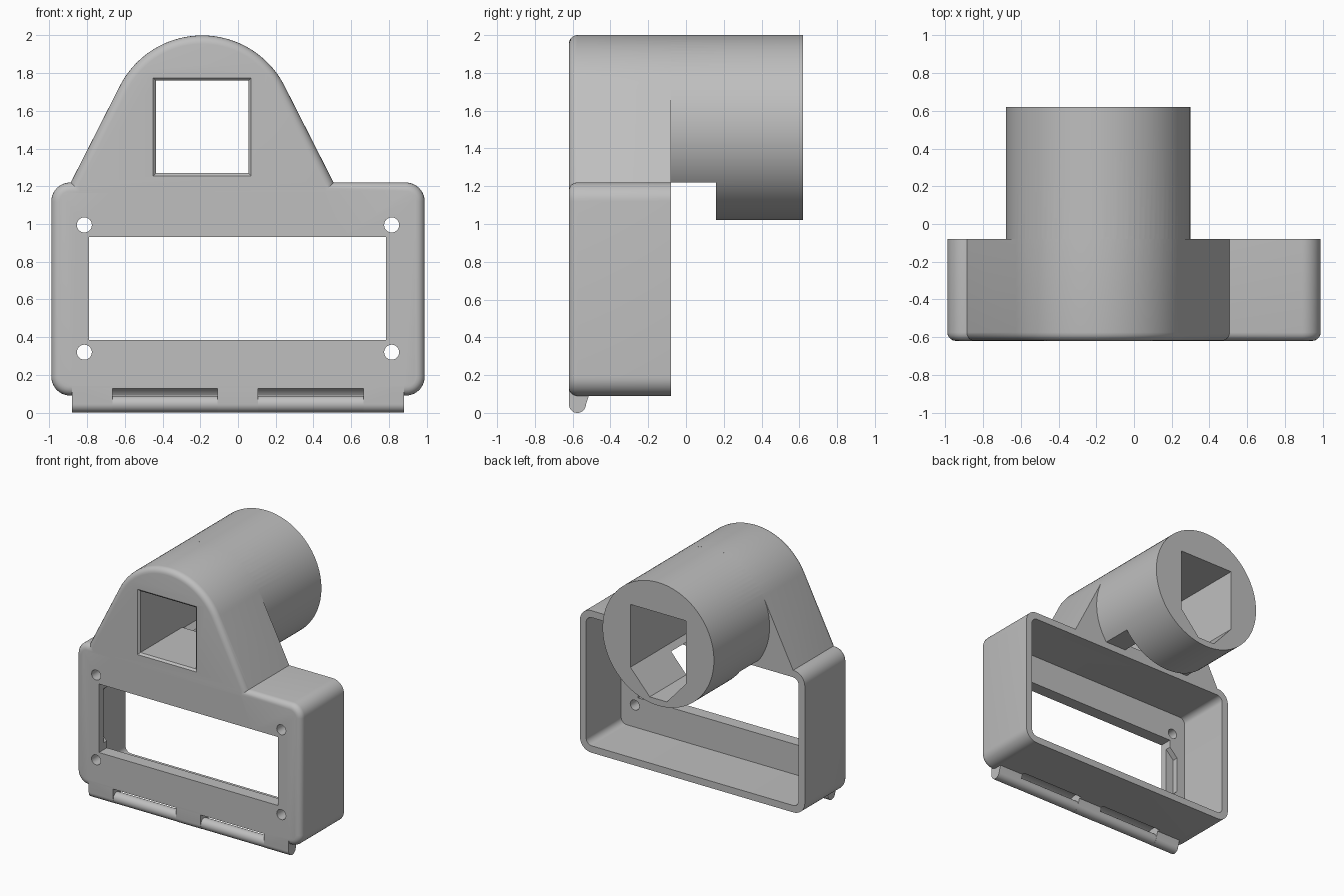
import bpy, bmesh
from math import cos, sin, pi, radians, acos, atan2, hypot

if "Cube" in bpy.data.objects:
    bpy.data.objects.remove(bpy.data.objects["Cube"])

grey = bpy.data.materials.new("light_grey_plastic")
grey.use_nodes = True
colour = (0.52, 0.52, 0.52, 1)
grey.diffuse_color = colour
grey.node_tree.nodes["Principled BSDF"].inputs["Base Color"].default_value = colour

FRONT, BACK, END = -0.62, -0.08, 0.62   # depth stations
CX, CZ, R = -0.19, 1.51, 0.49           # barrel axis and radius
SHELF = 1.22                            # top of the case


def arc(cx, cz, r, a0, a1, n):
    return [(cx + r * cos(a0 + (a1 - a0) * i / n),
             cz + r * sin(a0 + (a1 - a0) * i / n)) for i in range(n + 1)]


def circle(cx, cz, r, n):
    return arc(cx, cz, r, 0, 2 * pi, n)[:-1]


def rect(x0, x1, z0, z1, r=0):
    if not r:
        return [(x0, z0), (x1, z0), (x1, z1), (x0, z1)]
    corners = [(x1 - r, z1 - r), (x0 + r, z1 - r), (x0 + r, z0 + r), (x1 - r, z0 + r)]
    return [p for i, c in enumerate(corners)
            for p in arc(*c, r, i * pi / 2, (i + 1) * pi / 2, 10)]


def prism(name, pts, a, b, axis="Y", bevel=0, keep_base=False, flare=1):
    """Extrude a profile from a to b; optionally round or flare the front rim."""
    bm = bmesh.new()
    mx = sum(p[0] for p in pts) / len(pts)
    mz = sum(p[1] for p in pts) / len(pts)

    def place(u, w, d):
        return (u, d, w) if axis == "Y" else (d, u, w)
    front = [bm.verts.new(place(mx + (u - mx) * flare, mz + (w - mz) * flare, a))
             for u, w in pts]
    back = [bm.verts.new(place(u, w, b)) for u, w in pts]
    rim_face = bm.faces.new(front)
    bm.faces.new(back[::-1])
    for i in range(len(pts)):
        j = (i + 1) % len(pts)
        bm.faces.new((front[j], front[i], back[i], back[j]))
    bmesh.ops.recalc_face_normals(bm, faces=bm.faces)
    if bevel:
        low = min(p[1] for p in pts)
        rim = [e for e in rim_face.edges
               if not (keep_base and all(v.co.z < low + 0.001 for v in e.verts))]
        bmesh.ops.bevel(bm, geom=rim, offset=bevel, segments=5, profile=0.5,
                        affect="EDGES", clamp_overlap=True)
    mesh = bpy.data.meshes.new(name)
    bm.to_mesh(mesh)
    bm.free()
    mesh.materials.append(grey)
    ob = bpy.data.objects.new(name, mesh)
    bpy.context.collection.objects.link(ob)
    return ob


def combine(target, tool, operation):
    mod = target.modifiers.new("combine", "BOOLEAN")
    mod.operation, mod.solver, mod.object = operation, "EXACT", tool
    bpy.context.view_layer.objects.active = target
    bpy.ops.object.modifier_apply(modifier=mod.name)
    bpy.data.objects.remove(tool)


def cut(target, *args, **kw):
    combine(target, prism("cutter", *args, **kw), "DIFFERENCE")


def smooth(ob):
    bpy.ops.object.select_all(action="DESELECT")
    ob.select_set(True)
    bpy.context.view_layer.objects.active = ob
    bpy.ops.object.shade_smooth_by_angle(angle=radians(30))


# Case with rounded corners and front rim
body = prism("mount_body", rect(-0.99, 0.99, 0.09, SHELF, 0.1), FRONT, BACK, bevel=0.045)

# Tower: sloped sides tangent to the barrel
half, base = 0.697, 1.165
dist = hypot(half, SHELF - CZ)
tangent = atan2(SHELF - CZ, half) + acos(R / dist)
tower = ([(CX - half, SHELF), (CX - half, base), (CX + half, base), (CX + half, SHELF)]
         + arc(CX, CZ, R, tangent, pi - tangent, 48))
combine(body, prism("tower", tower, FRONT, BACK, bevel=0.045, keep_base=True), "UNION")

# Barrel, undercut where it passes over the gap behind the case
barrel = prism("barrel", circle(CX, CZ, R, 96), BACK, END)
cut(barrel, rect(-1, 1, 0.9, SHELF), BACK - 0.1, 0.16)
combine(body, barrel, "UNION")

# Hinge strip under the front edge
HY, HZ, HR = -0.575, 0.045, 0.045
strip = [(-0.53, 0.145), (FRONT, 0.145)] + arc(HY, HZ, HR, pi, 2 * pi, 16) + [(-0.515, 0.09)]
combine(body, prism("hinge_strip", strip, -0.88, 0.88, axis="X"), "UNION")

# Open back, display window and side pocket
cut(body, rect(-0.935, 0.935, 0.145, 1.165, 0.05), -0.52, 0)
cut(body, rect(-0.79, 0.785, 0.385, 0.93), -0.7, -0.45)
cut(body, [(-0.78, 0.43), (-0.78, 0.88), (-0.86, 0.8), (-0.86, 0.51)], -0.565, -0.5)

# Screw holes
for x in (-0.815, 0.815):
    for z in (0.32, 0.995):
        cut(body, circle(x, z, 0.04, 24), -0.7, -0.45)

# Square bore with flared mouth, and tapered channel along the barrel floor
bore = rect(-0.435, 0.055, 1.27, 1.76)
cut(body, bore, -0.7, 0.7)
cut(body, bore, -0.635, -0.605, flare=1.122)
cut(body, [(-0.435, 1.3), (-0.435, 1.26), (CX - 0.075, 1.07), (CX + 0.075, 1.07),
           (0.055, 1.26), (0.055, 1.3)], BACK, 0.7)

# Hinge slots, each with a rod across it
for x0, x1, side in ((-0.665, -0.11, "right"), (0.105, 0.665, "left")):
    cut(body, circle(HY, HZ, 0.094, 40), x0, x1, axis="X")
    smooth(prism(side + "_hinge_rod", circle(HY, HZ, HR - 0.001, 32),
                 x0 - 0.005, x1 + 0.005, axis="X"))
smooth(body)
